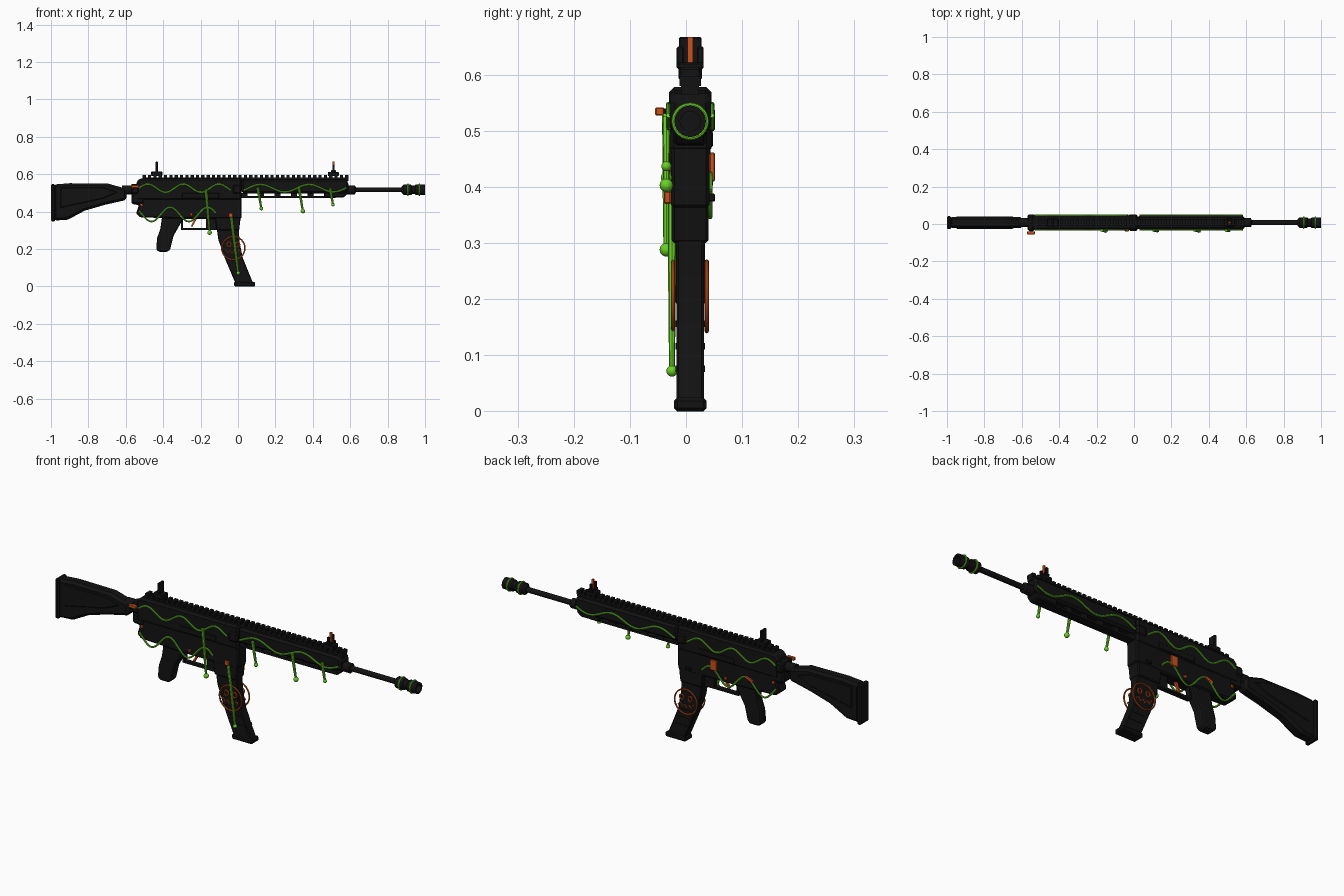
import bpy, bmesh, math
from mathutils import Vector

CY = 0.0075   # middle plane of the rifle
AX = 0.517    # barrel height


def material(name, rgb):
    m = bpy.data.materials.new(name)
    m.diffuse_color = (*rgb, 1)
    return m


BLACK = material("matte black", (0.006, 0.006, 0.006))
GREEN = material("slime green", (0.14, 0.62, 0.02))
ORANGE = material("burnt orange", (0.6, 0.085, 0.012))


def finish(name, bm, mat, bevel=0.0, segments=1):
    bmesh.ops.recalc_face_normals(bm, faces=bm.faces)
    me = bpy.data.meshes.new(name)
    bm.to_mesh(me)
    bm.free()
    me.materials.append(mat)
    ob = bpy.data.objects.new(name, me)
    bpy.context.collection.objects.link(ob)
    if bevel:
        b = ob.modifiers.new("bevel", 'BEVEL')
        b.width, b.segments, b.limit_method = bevel, segments, 'ANGLE'
        b.angle_limit = math.radians(40)
    return ob


def prism(name, pts, half, mat=BLACK, bevel=0.0, y=CY, segments=1):
    """Side profile (x, z) extruded across y."""
    bm = bmesh.new()
    f = bm.faces.new([bm.verts.new((x, y - half, z)) for x, z in pts])
    r = bmesh.ops.extrude_face_region(bm, geom=[f])
    bmesh.ops.translate(bm, vec=(0, 2 * half, 0),
                        verts=[v for v in r['geom'] if isinstance(v, bmesh.types.BMVert)])
    return finish(name, bm, mat, bevel, segments)


def box(name, x0, x1, z0, z1, half, mat=BLACK, bevel=0.0, y=CY):
    return prism(name, [(x0, z0), (x1, z0), (x1, z1), (x0, z1)], half, mat, bevel, y)


def smooth(ob):
    bpy.ops.object.select_all(action='DESELECT')
    ob.select_set(True)
    bpy.context.view_layer.objects.active = ob
    bpy.ops.object.shade_smooth_by_angle(angle=math.radians(35))


def lathe(name, prof, mat=BLACK, n=24):
    """Profile (x, radius) turned around the barrel axis."""
    bm = bmesh.new()
    rings = [[bm.verts.new((x, CY + r * math.cos(2 * math.pi * i / n),
                            AX + r * math.sin(2 * math.pi * i / n))) for i in range(n)] for x, r in prof]
    for a, b in zip(rings, rings[1:]):
        for i in range(n):
            bm.faces.new((a[i], a[(i + 1) % n], b[(i + 1) % n], b[i]))
    bm.faces.new(rings[0])
    bm.faces.new(rings[-1])
    smooth(finish(name, bm, mat))


def tube(name, pts, r, mat, closed=False, radii=None):
    cu = bpy.data.curves.new(name, 'CURVE')
    cu.dimensions, cu.bevel_depth, cu.bevel_resolution, cu.use_fill_caps = '3D', r, 2, True
    s = cu.splines.new('POLY')
    s.points.add(len(pts) - 1)
    for i, p in enumerate(pts):
        s.points[i].co = (*p, 1)
        s.points[i].radius = radii[i] if radii else 1
    s.use_cyclic_u = closed
    cu.materials.append(mat)
    ob = bpy.data.objects.new(name, cu)
    bpy.context.collection.objects.link(ob)
    bpy.ops.object.select_all(action='DESELECT')
    ob.select_set(True)
    bpy.context.view_layer.objects.active = ob
    bpy.ops.object.convert(target='MESH')
    smooth(bpy.context.object)


def ball(name, loc, r, mat):
    bm = bmesh.new()
    bmesh.ops.create_uvsphere(bm, u_segments=16, v_segments=10, radius=r)
    bmesh.ops.translate(bm, vec=loc, verts=bm.verts)
    smooth(finish(name, bm, mat))


# stock with butt plate and buffer tube
prism("stock", [(-0.985, 0.545), (-0.90, 0.552), (-0.695, 0.55), (-0.595, 0.522), (-0.595, 0.463),
                (-0.71, 0.437), (-0.82, 0.405), (-0.91, 0.357), (-0.985, 0.352)], 0.03, bevel=0.012)
box("butt_plate", -1.0, -0.978, 0.347, 0.547, 0.035, bevel=0.006)
prism("stock_cheek", [(-0.95, 0.53), (-0.72, 0.53), (-0.64, 0.505), (-0.72, 0.47), (-0.95, 0.42)], 0.0335, bevel=0.004)
lathe("buffer_tube", [(-0.62, 0.024), (-0.57, 0.024), (-0.57, 0.03), (-0.53, 0.03)])

# receiver
prism("upper_receiver", [(-0.545, 0.46), (0.02, 0.46), (0.02, 0.578), (-0.525, 0.578), (-0.545, 0.555)],
      0.038, bevel=0.009)
prism("lower_receiver", [(-0.565, 0.44), (-0.53, 0.435), (-0.545, 0.39), (-0.525, 0.37), (-0.30, 0.362), (-0.12, 0.362),
                         (0.018, 0.362), (0.02, 0.475), (-0.565, 0.475)], 0.034, bevel=0.006)
box("receiver_rear_block", -0.57, -0.50, 0.44, 0.535, 0.036, bevel=0.008)
prism("magazine_well", [(-0.125, 0.40), (-0.115, 0.30), (0.006, 0.30), (0.018, 0.40)], 0.033, bevel=0.005)
for x, w in ((-0.55, 0.02), (-0.005, 0.025)):
    box("receiver_collar", x - w, x + w, 0.495, 0.545, 0.044, bevel=0.008)
box("bolt_cover", -0.30, -0.10, 0.47, 0.5, 0.0405, bevel=0.003)

# trigger guard and grip
box("guard_bottom", -0.305, -0.11, 0.302, 0.312, 0.012)
box("guard_rear", -0.305, -0.295, 0.305, 0.37, 0.012)
box("guard_front", -0.17, -0.11, 0.305, 0.37, 0.012)
prism("trigger", [(-0.232, 0.37), (-0.215, 0.37), (-0.232, 0.34), (-0.245, 0.318), (-0.252, 0.322), (-0.24, 0.345)],
      0.006, ORANGE)
prism("pistol_grip", [(-0.405, 0.38), (-0.285, 0.385), (-0.305, 0.34), (-0.345, 0.27), (-0.362, 0.20), (-0.375, 0.185),
                      (-0.425, 0.185), (-0.438, 0.20), (-0.432, 0.26), (-0.415, 0.31)], 0.026, bevel=0.01, segments=2)

# curved magazine
prism("magazine", [(-0.115, 0.32), (-0.105, 0.25), (-0.07, 0.15), (-0.015, 0.02), (0.08, 0.02), (0.055, 0.08),
                   (0.025, 0.155), (0.008, 0.24), (0.004, 0.32)], 0.0245, bevel=0.004)
box("magazine_base", -0.022, 0.092, 0.0, 0.025, 0.029, bevel=0.006)
for z in (0.07, 0.11, 0.15):
    x = 0.026 - (z - 0.07) * 0.45
    prism("magazine_rib", [(x - 0.045, z), (x + 0.03, z), (x + 0.026, z + 0.012), (x - 0.049, z + 0.012)], 0.0265)

# handguard with slotted bottom rail
prism("handguard", [(0.02, 0.497), (0.56, 0.497), (0.59, 0.508), (0.59, 0.56), (0.575, 0.573), (0.02, 0.573)],
      0.037, bevel=0.012)
box("handguard_lower_rail", 0.02, 0.52, 0.473, 0.483, 0.022)
prism("handguard_nose", [(0.46, 0.475), (0.565, 0.475), (0.588, 0.5), (0.46, 0.51)], 0.03, bevel=0.006)
for i in range(6):
    x = 0.02 + i * 0.088
    box("lower_rail_post", x, x + 0.032, 0.478, 0.5, 0.022)

# top rail and teeth
box("top_rail", -0.51, 0.59, 0.565, 0.583, 0.016)
for i in range(39):
    x = -0.51 + i * 0.0285
    box("rail_tooth", x, x + 0.017, 0.58, 0.597, 0.0195)

# sights
box("rear_sight_base", -0.465, -0.405, 0.59, 0.615, 0.021, bevel=0.004)
box("rear_sight_leaf", -0.441, -0.428, 0.61, 0.667, 0.02, bevel=0.002)
box("front_sight_base", 0.48, 0.54, 0.59, 0.613, 0.02, bevel=0.004)
box("front_sight_body", 0.498, 0.525, 0.61, 0.622, 0.024, bevel=0.003)
for s in (-1, 1):
    box("front_sight_ear", 0.504, 0.517, 0.615, 0.65, 0.006, bevel=0.002, y=CY + s * 0.018)
box("front_sight_post", 0.506, 0.516, 0.615, 0.667, 0.005, ORANGE)

# barrel and muzzle
lathe("barrel", [(0.57, 0.024), (0.625, 0.024), (0.63, 0.013), (0.89, 0.013)])
lathe("muzzle_device", [(0.875, 0.018), (0.885, 0.028), (0.925, 0.028), (0.93, 0.023), (0.945, 0.023), (0.95, 0.028),
                        (1.0, 0.028), (1.0, 0.018), (0.95, 0.018)])
ring = [(math.cos(i * math.pi / 16), math.sin(i * math.pi / 16)) for i in range(32)]
for x in (0.908, 0.97):
    tube("muzzle_ring", [(x, CY + 0.0295 * c, AX + 0.0295 * s) for c, s in ring], 0.004, GREEN, True)

# small orange and black controls
box("charging_handle", -0.572, -0.53, 0.527, 0.542, 0.008, ORANGE, 0.002, y=-0.047)
box("charging_handle_stem", -0.56, -0.54, 0.53, 0.54, 0.02, y=-0.025)
box("magazine_release", -0.05, -0.027, 0.37, 0.392, 0.006, ORANGE, 0.002, y=-0.033)
box("release_button", -0.06, -0.03, 0.374, 0.388, 0.006, BLACK, 0.002, y=0.046)
box("ejection_plate", -0.205, -0.168, 0.41, 0.461, 0.005, ORANGE, 0.002, y=0.0465)
prism("selector_lever", [(-0.405, 0.415), (-0.365, 0.43), (-0.36, 0.42), (-0.40, 0.403)], 0.004, ORANGE, y=0.044)
for x, z in ((-0.515, 0.435), (-0.25, 0.385)):
    for s in (-1, 1):
        box("receiver_pin", x - 0.007, x + 0.007, z - 0.007, z + 0.007, 0.003, ORANGE, 0.002, y=CY + s * 0.035)


# slime waves on both sides
def wave(name, x0, x1, z, amp, period, phase, off):
    n = 48
    for s in (-1, 1):
        tube(name, [(x0 + (x1 - x0) * i / n, CY + s * off,
                     z + amp * math.sin(2 * math.pi * (x1 - x0) * i / n / period + phase)) for i in range(n + 1)],
             0.0045, GREEN)


wave("upper_slime_wave", -0.53, -0.04, 0.525, 0.022, 0.19, 0.0, 0.039)
wave("lower_slime_wave", -0.53, -0.12, 0.385, 0.038, 0.2, 2.6, 0.0355)
wave("handguard_slime_wave", 0.03, 0.58, 0.525, 0.02, 0.26, -0.6, 0.0385)

# slime drips on the front side
for x0, z0, x1, z1, y, r in ((-0.172, 0.52, -0.152, 0.288, -0.035, 0.012), (-0.037, 0.38, 0.001, 0.072, -0.025, 0.01),
                             (0.105, 0.53, 0.125, 0.417, -0.035, 0.01), (0.325, 0.53, 0.347, 0.403, -0.035, 0.012),
                             (0.492, 0.525, 0.508, 0.437, -0.035, 0.009)):
    a, b = Vector((x0, y, z0)), Vector((x1, y, z1))
    tube("slime_drip", [a, a.lerp(b, 0.5), b], 0.0075, GREEN, radii=[1.0, 0.9, 0.7])
    ball("slime_drop", b, r, GREEN)

# wire faces on both sides of the magazine
for y in (-0.023, 0.037):
    fx, fz = -0.025, 0.205
    tube("face_ring", [(fx + 0.062 * c, y, fz + 0.062 * s) for c, s in ring], 0.0038, ORANGE, True)
    for e in (-1, 1):
        tube("face_eye", [(fx + e * 0.023 + 0.011 * c, y, fz + 0.02 + 0.013 * s) for c, s in ring[::2]],
             0.0035, ORANGE, True)
    tube("face_mouth", [(fx - 0.042 + 0.012 * i, y, fz - 0.022 + 0.0007 * (i - 3.5) ** 2 + 0.008 * (-1) ** i)
                        for i in range(8)], 0.0035, ORANGE)
